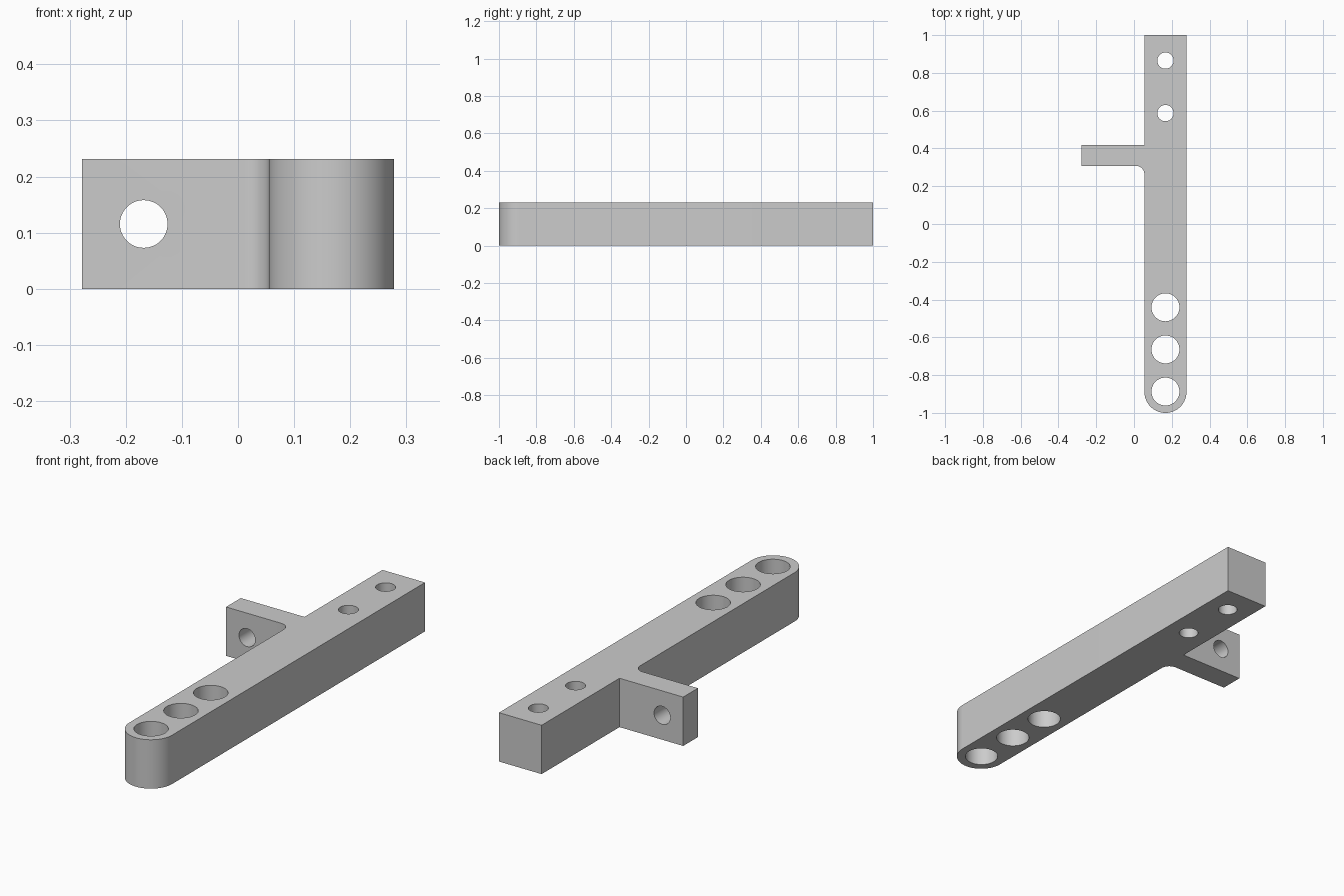
import bpy, bmesh
from math import sin, cos, pi
from mathutils import Matrix, Vector

if "Cube" in bpy.data.objects:
    bpy.data.objects.remove(bpy.data.objects["Cube"], do_unlink=True)

H = 0.231                    # thickness
X0, X1 = 0.055, 0.278        # bar sides
XC = (X0 + X1) / 2
R = (X1 - X0) / 2            # rounded end radius
TAB_X, TAB_Y0, TAB_Y1 = -0.278, 0.308, 0.418
FILLET = 0.045

grey = bpy.data.materials.new("plain grey")
grey.use_nodes = True
colour = (0.6, 0.6, 0.6, 1)
grey.diffuse_color = colour
grey.node_tree.nodes["Principled BSDF"].inputs["Base Color"].default_value = colour


def arc(cx, cy, r, a0, a1, n):
    angles = [a0 + (a1 - a0) * i / n for i in range(n + 1)]
    return [(cx + r * cos(a), cy + r * sin(a)) for a in angles]


def add_object(name, bm):
    mesh = bpy.data.meshes.new(name)
    bm.to_mesh(mesh)
    bm.free()
    mesh.materials.append(grey)
    obj = bpy.data.objects.new(name, mesh)
    bpy.context.collection.objects.link(obj)
    return obj


# Bar with rounded front end and filleted side tab, as one extruded outline
outline = arc(XC, R - 1, R, -pi, 0, 48)
outline += [(X1, 1), (X0, 1), (X0, TAB_Y1), (TAB_X, TAB_Y1), (TAB_X, TAB_Y0)]
outline += arc(X0 - FILLET, TAB_Y0 - FILLET, FILLET, pi / 2, 0, 16)
bm = bmesh.new()
base = bm.faces.new([bm.verts.new((x, y, 0)) for x, y in outline])
top = bmesh.ops.extrude_face_region(bm, geom=[base])["geom"]
bmesh.ops.translate(bm, vec=(0, 0, H),
                    verts=[v for v in top if isinstance(v, bmesh.types.BMVert)])
bmesh.ops.recalc_face_normals(bm, faces=bm.faces)
bracket = add_object("bracket_bar", bm)

# Hole cutters: centre, radius, axis rotation
holes = [(Vector((XC, y, H / 2)), 0.074, 0) for y in (-0.887, -0.664, -0.441)]
holes += [(Vector((XC, y, H / 2)), 0.043, 0) for y in (0.587, 0.865)]
holes.append((Vector((-0.168, (TAB_Y0 + TAB_Y1) / 2, H / 2)), 0.0425, pi / 2))
bm = bmesh.new()
for centre, radius, tilt in holes:
    bmesh.ops.create_cone(bm, cap_ends=True, segments=48, radius1=radius,
                          radius2=radius, depth=2 * H,
                          matrix=Matrix.Translation(centre) @ Matrix.Rotation(tilt, 4, "X"))
cutter = add_object("hole_cutter", bm)
cutter.hide_render = True

# Drill the holes
drill = bracket.modifiers.new("drill", "BOOLEAN")
drill.operation = "DIFFERENCE"
drill.solver = "EXACT"
drill.object = cutter
bpy.ops.object.select_all(action="DESELECT")
bracket.select_set(True)
bpy.context.view_layer.objects.active = bracket
bpy.ops.object.modifier_apply(modifier=drill.name)
bpy.data.objects.remove(cutter, do_unlink=True)

# Smooth curved walls, sharp edges
bpy.ops.object.shade_smooth_by_angle(angle=pi / 6)
